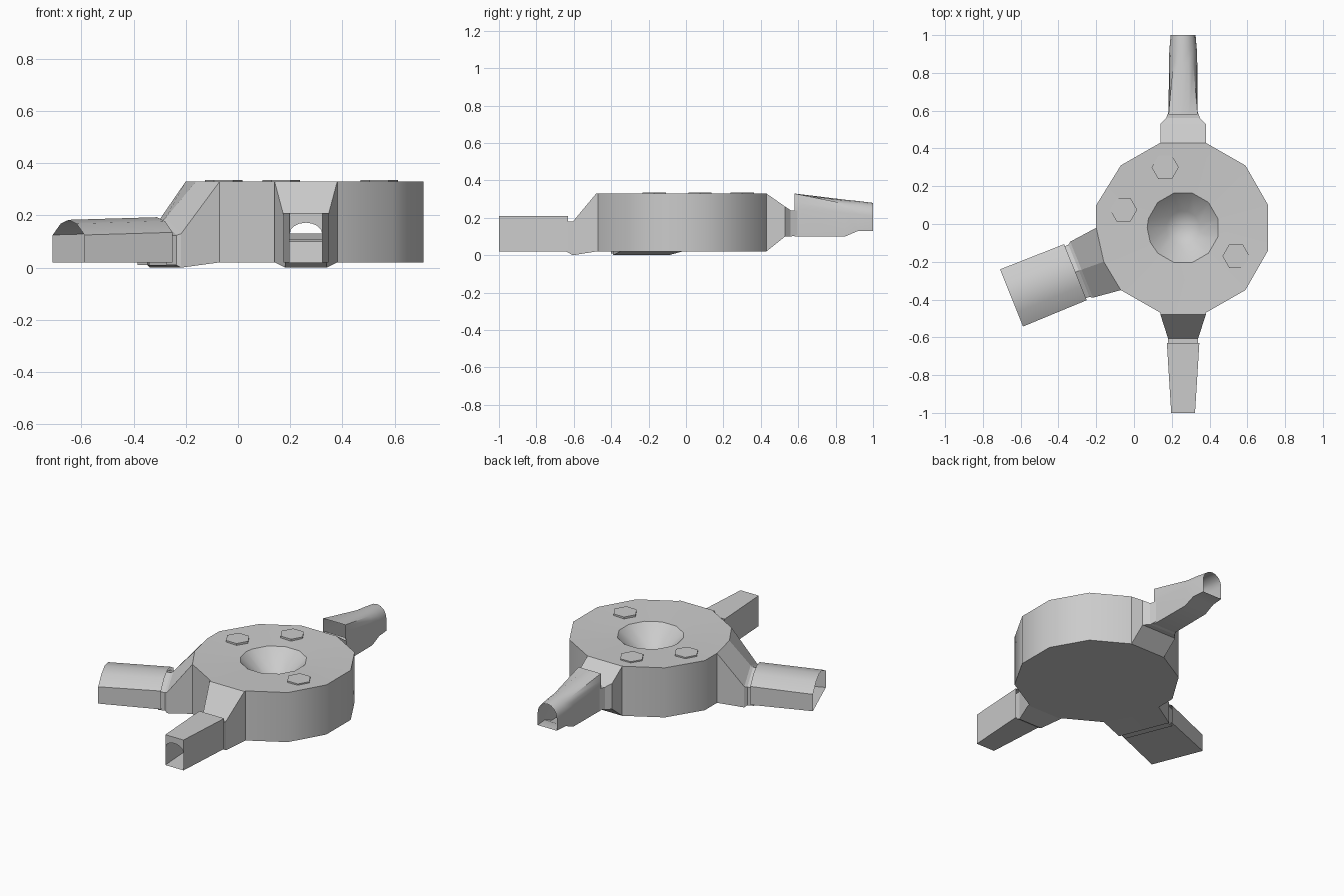
import bpy, bmesh, math
from mathutils import Vector

if "Cube" in bpy.data.objects:
    bpy.data.objects.remove(bpy.data.objects["Cube"])

CX, CY = 0.26, -0.02      # hub axis
TOP, BASE = 0.33, 0.02


def make(name, verts, faces, smooth=True):
    me = bpy.data.meshes.new(name)
    me.from_pydata([tuple(v) for v in verts], [], faces)
    bm = bmesh.new()
    bm.from_mesh(me)
    bmesh.ops.remove_doubles(bm, verts=bm.verts, dist=1e-5)
    bmesh.ops.recalc_face_normals(bm, faces=bm.faces)
    bm.to_mesh(me)
    bm.free()
    ob = bpy.data.objects.new(name, me)
    bpy.context.collection.objects.link(ob)
    if smooth:
        bpy.ops.object.select_all(action='DESELECT')
        ob.select_set(True)
        bpy.context.view_layer.objects.active = ob
        bpy.ops.object.shade_smooth_by_angle(angle=math.radians(36))
    return ob


def loft(name, rings, smooth=True):
    """Open tube through closed rings of equal point count."""
    n = len(rings[0])
    verts = [p for r in rings for p in r]
    faces = [(k * n + i, k * n + (i + 1) % n, (k + 1) * n + (i + 1) % n, (k + 1) * n + i)
             for k in range(len(rings) - 1) for i in range(n)]
    return make(name, verts, faces, smooth)


def rect(y, hw, z0, z1):
    return [(CX - hw, y, z0), (CX - hw, y, z1), (CX + hw, y, z1), (CX + hw, y, z0)]


def arch(y, hw, z0, spring, z1, square=False, n=8):
    """Arched outline; square=True pushes the arch points out to the box top."""
    pts = [(CX - hw, y, z0)]
    for i in range(n + 1):
        a = math.pi * (1 - i / n)
        c, s = math.cos(a), math.sin(a)
        if square:
            m = max(abs(c), abs(s))
            c, s = c / m, s / m
        pts.append((CX + hw * c, y, spring + (z1 - spring) * s))
    return pts + [(CX + hw, y, z0)]


# hub: rim outline, walls left open where the arms join, funnel in the top
rim = [(0.14, 0.43), (0.38, 0.43), (0.59, 0.31), (0.71, 0.10), (0.71, -0.14),
       (0.59, -0.35), (0.38, -0.47), (0.14, -0.47), (-0.07, -0.35), (-0.16, -0.20),
       (-0.20, -0.02), (-0.20, 0.10), (-0.07, 0.31)]
n = len(rim)
open_edges = {0, 6, 8, 9}
rings = [[(x, y, BASE) for x, y in rim], [(x, y, TOP) for x, y in rim]]
for r, z in ((0.19, 0.32), (0.09, 0.22)):
    ring = []
    for x, y in rim:
        d = Vector((x - CX, y - CY)).normalized() * r
        ring.append((CX + d.x, CY + d.y, z))
    rings.append(ring)
verts = [p for r in rings for p in r] + [(CX, CY, 0.18)]
faces = [tuple(range(n))]
for k in range(3):
    for i in range(n):
        if k == 0 and i in open_edges:
            continue
        j = (i + 1) % n
        faces.append((k * n + i, k * n + j, (k + 1) * n + j, (k + 1) * n + i))
faces += [(3 * n + i, 3 * n + (i + 1) % n, 4 * n) for i in range(n)]
make("hub", verts, faces)

# hexagonal studs on the hub top
for i, (x, y) in enumerate(((0.165, 0.30), (-0.055, 0.075), (0.54, -0.17))):
    hexa = [(x + 0.072 * math.cos(k * math.pi / 3), y + 0.072 * math.sin(k * math.pi / 3))
            for k in range(6)]
    v = [(a, b, 0.31) for a, b in hexa] + [(a, b, 0.335) for a, b in hexa]
    f = [tuple(range(6, 12))] + [(k, (k + 1) % 6, (k + 1) % 6 + 6, k + 6) for k in range(6)]
    make("stud_%d" % (i + 1), v, f, False)

# front arm: sloping shoulder, neck, tapered box with an arched mouth
loft("front_shoulder", [rect(-0.47, 0.12, BASE, TOP), rect(-0.48, 0.12, BASE, TOP),
                        rect(-0.605, 0.08, 0.0, 0.18), rect(-0.64, 0.078, 0.02, 0.18)], False)
mouth = dict(z0=0.02, spring=0.13)
loft("front_tube", [arch(-0.63, 0.086, z1=0.21, square=True, **mouth),
                    arch(-1.0, 0.063, z1=0.21, square=True, **mouth),
                    arch(-1.0, 0.062, z1=0.172, **mouth)], False)

# back arm: raised shoulder, tube changing from a box to an arch
loft("back_shoulder", [rect(0.43, 0.12, BASE, TOP), rect(0.53, 0.12, 0.10, 0.26),
                       rect(0.56, 0.09, 0.10, 0.24), rect(0.60, 0.075, 0.11, 0.24)], False)
loft("back_tube", [arch(0.58, 0.077, 0.10, 0.25, 0.33, True),
                   arch(0.85, 0.075, 0.10, 0.225, 0.297),
                   arch(0.92, 0.073, 0.13, 0.22, 0.29),
                   arch(1.0, 0.066, 0.13, 0.21, 0.28)])

# left arm: shoulder from two rim edges, then a wide low roofed tube
axis = Vector((-0.927, -0.374, 0))
side = Vector((-0.374, 0.927, 0))
base = Vector((-0.31, -0.255, 0))


def left_ring(profile, dist):
    return [base + axis * dist + side * s + Vector((0, 0, z)) for s, z in profile]


roots = [rim[10], rim[9], rim[8]]
neck = [(0.16, 0.13), (0, 0.19), (-0.16, 0.13), (-0.16, 0.0), (0, 0.0), (0.16, 0.0)]
inner = [(s * 0.93, max(z * 0.95, 0.01)) for s, z in neck]
root_ring = [(x, y, TOP) for x, y in roots] + [(x, y, BASE) for x, y in reversed(roots)]
loft("left_shoulder", [root_ring, left_ring(neck, -0.035),
                       left_ring(inner, -0.02), left_ring(inner, 0.02)], False)
roof = [(-0.16, 0.02), (-0.16, 0.135), (-0.08, 0.178), (0, 0.193),
        (0.08, 0.178), (0.16, 0.135), (0.16, 0.02)]
far = [(s * 1.02, z if z < 0.1 else z - 0.01) for s, z in roof]
loft("left_tube", [left_ring(roof, 0), left_ring(far, 0.365)])
